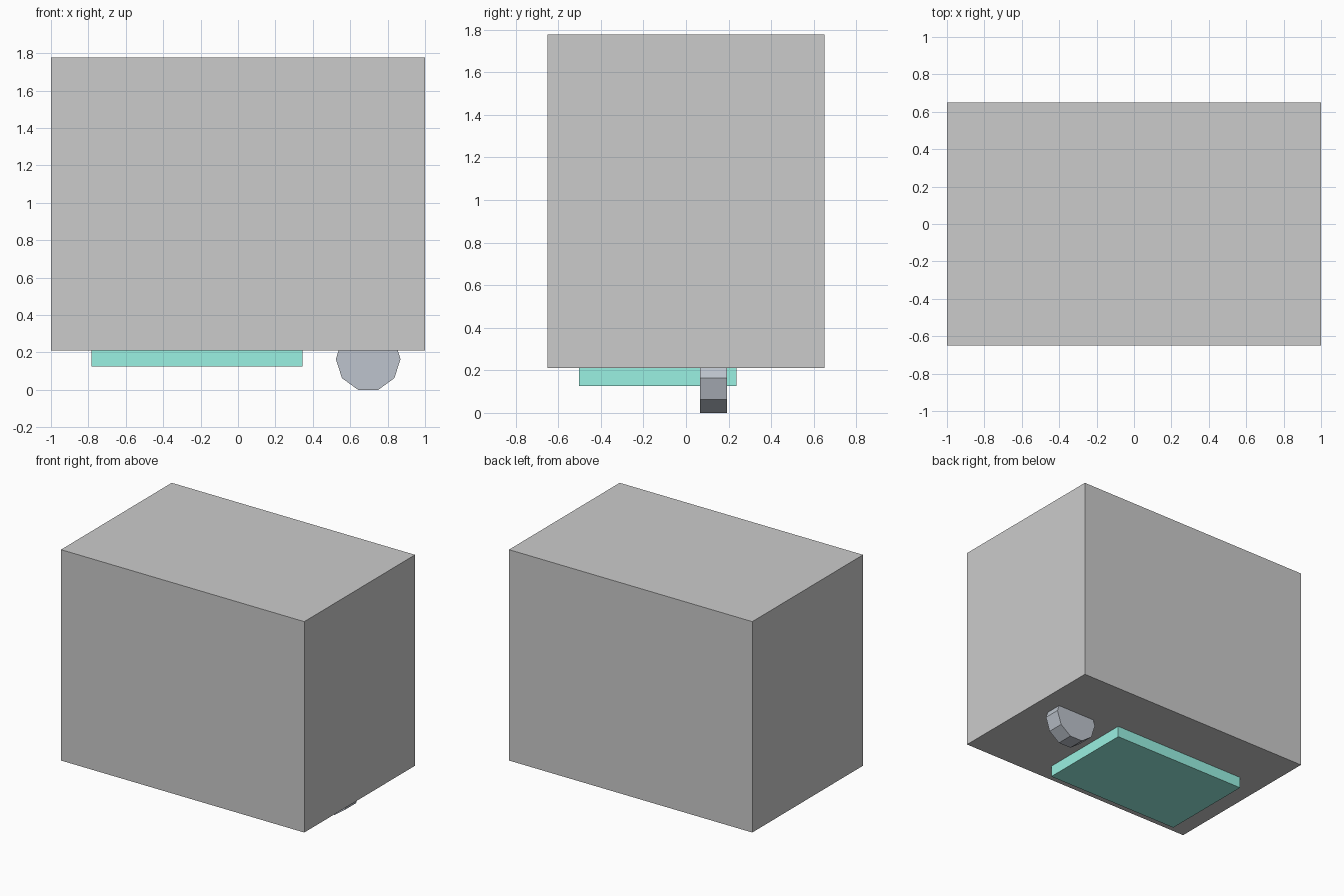
import bpy
import math

if "Cube" in bpy.data.objects:
    bpy.data.objects.remove(bpy.data.objects["Cube"])


def material(name, color):
    mat = bpy.data.materials.new(name)
    mat.diffuse_color = (*color, 1.0)
    mat.use_nodes = True
    mat.node_tree.nodes["Principled BSDF"].inputs["Base Color"].default_value = mat.diffuse_color
    return mat


def box(name, low, high, mat=None):
    center = [(a + b) / 2 for a, b in zip(low, high)]
    bpy.ops.mesh.primitive_cube_add(size=1, location=center)
    obj = bpy.context.object
    obj.name = name
    obj.scale = [b - a for a, b in zip(low, high)]
    bpy.ops.object.transform_apply(location=False, rotation=False, scale=True)
    if mat:
        obj.data.materials.append(mat)
    return obj


teal = material("teal", (0.32, 0.88, 0.76))
slate = material("slate", (0.51, 0.55, 0.61))

# Large plain body
box("body", (-1.0, -0.65, 0.21), (1.0, 0.65, 1.777))

# Teal slab under the body, seated slightly into it
box("under_panel", (-0.784, -0.502, 0.126), (0.344, 0.236, 0.22), teal)

# Ten-sided wheel with its axle along y, resting on a flat side
radius, sides = 0.173, 10
height = radius * math.cos(math.pi / sides)
bpy.ops.mesh.primitive_cylinder_add(
    vertices=sides, radius=radius, depth=0.127,
    location=(0.696, 0.1285, height),
    rotation=(math.pi / 2, 0, 0))
wheel = bpy.context.object
wheel.name = "wheel"
bpy.ops.object.transform_apply(location=False, rotation=True, scale=False)
# Turn so that a flat side, not a corner, faces down
wheel.rotation_euler.y = math.pi / sides
bpy.ops.object.transform_apply(location=False, rotation=True, scale=False)
wheel.data.materials.append(slate)
